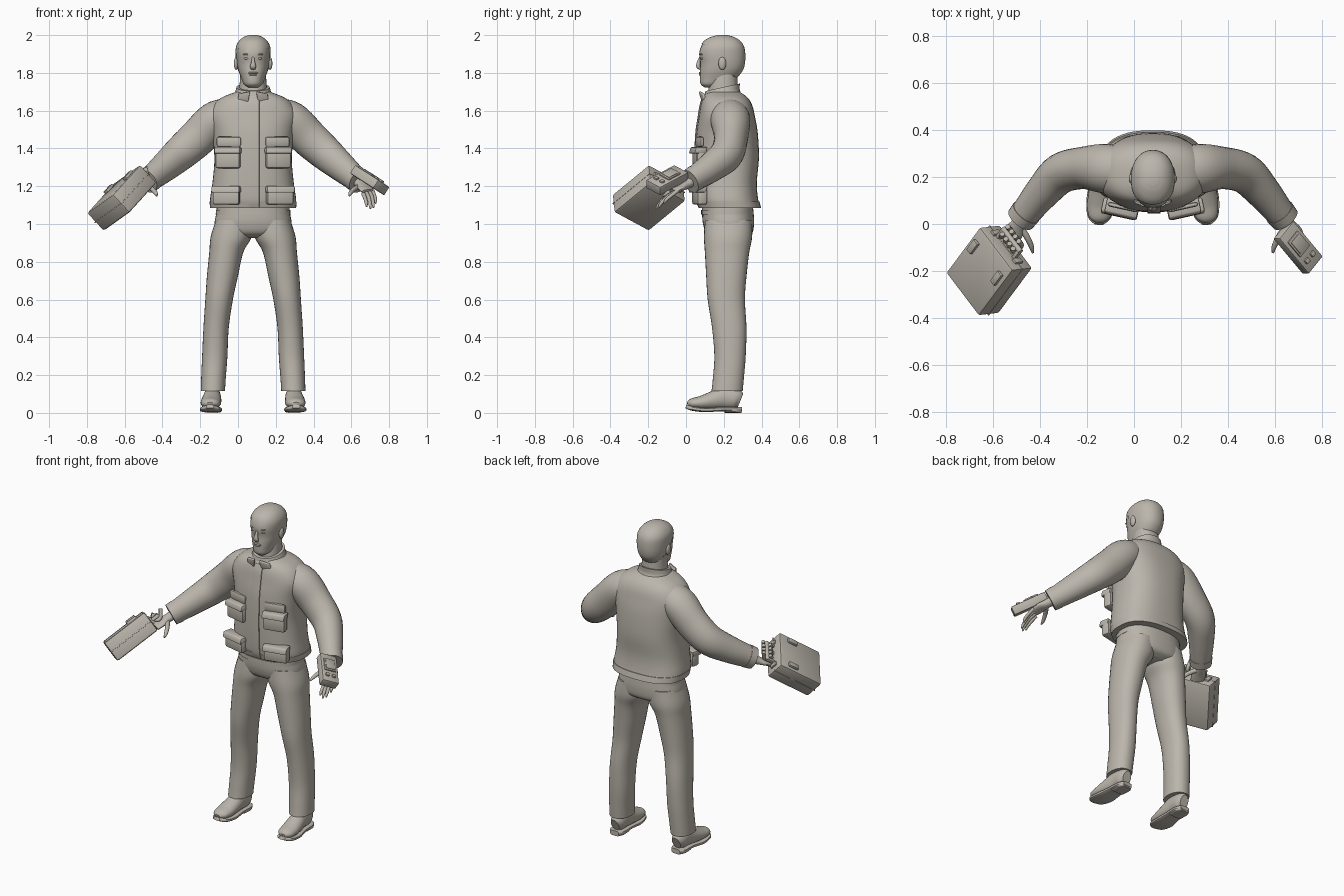
import bpy, bmesh, math
from mathutils import Vector, Matrix

if "Cube" in bpy.data.objects:
    bpy.data.objects.remove(bpy.data.objects["Cube"])

MID = 0.08  # centre line of the body
clay = bpy.data.materials.new("warm_grey")
clay.use_nodes = True
clay.diffuse_color = (0.5, 0.465, 0.41, 1)
clay.node_tree.nodes["Principled BSDF"].inputs["Base Color"].default_value = clay.diffuse_color
made = []


def finish(name, bm):
    bmesh.ops.recalc_face_normals(bm, faces=bm.faces)
    mesh = bpy.data.meshes.new(name)
    bm.to_mesh(mesh)
    bm.free()
    mesh.materials.append(clay)
    ob = bpy.data.objects.new(name, mesh)
    bpy.context.collection.objects.link(ob)
    made.append(ob)
    return ob


def spline(keys, steps=5):
    """Smooth curve through tuples of numbers."""
    keys = [Vector(k) for k in keys]
    out = []
    for i in range(len(keys) - 1):
        p, q = keys[i], keys[i + 1]
        m = (q - keys[i - 1]) / 2 if i else q - p
        n = (keys[i + 2] - p) / 2 if i + 2 < len(keys) else q - p
        for j in range(steps):
            t = j / steps
            out.append(p * (2*t**3 - 3*t*t + 1) + m * (t**3 - 2*t*t + t)
                       + q * (3*t*t - 2*t**3) + n * (t**3 - t*t))
    return out + [keys[-1]]


def oval(c, u, v, e, n):
    pts = []
    for i in range(n):
        a = 2 * math.pi * i / n
        ca, sa = math.cos(a), math.sin(a)
        pts.append(c + u * math.copysign(abs(ca) ** (2 / e), ca)
                   + v * math.copysign(abs(sa) ** (2 / e), sa))
    return pts


def loft(name, rings, flip=False, keep=None):
    bm = bmesh.new()
    rows = []
    for ring in rings:
        rows.append([bm.verts.new((2 * MID - p.x if flip else p.x, p.y, p.z)) for p in ring])
    n = len(rows[0])
    for r, s in zip(rows, rows[1:]):
        for i in range(n):
            bm.faces.new((r[i], r[(i + 1) % n], s[(i + 1) % n], s[i]))
    bm.faces.new(rows[0])
    bm.faces.new(rows[-1])
    if keep:
        bmesh.ops.delete(bm, geom=[v for v in bm.verts if not keep(v.co)], context="VERTS")
    return finish(name, bm)


def stack(name, keys, e=2.2, flip=False, n=32, keep=None, tilt=0):
    """Horizontal sections: z, centre x, front y, back y, half width."""
    rings = []
    for z, cx, yf, yb, hw in spline(keys):
        ring = oval(Vector((cx, (yf + yb) / 2, z)), Vector((hw, 0, 0)),
                    Vector((0, (yb - yf) / 2, 0)), e, n)
        rings.append([p + Vector((0, 0, tilt * (p.y - 0.2))) for p in ring])
    return loft(name, rings, flip, keep)


def tube(name, keys, flip=False, e=2, n=20, up=(0, 0, 1), steps=5):
    """Sections along a path: x, y, z, sideways radius, upward radius."""
    pts = spline(keys, steps)
    rings = []
    for i, p in enumerate(pts):
        t = Vector(pts[min(i + 1, len(pts) - 1)][:3]) - Vector(pts[max(i - 1, 0)][:3])
        u = t.cross(Vector(up)).normalized()
        v = u.cross(t).normalized()
        rings.append(oval(Vector(p[:3]), u * p[3], v * p[4], e, n))
    return loft(name, rings, flip)


def block(name, c, a, b, t, bevel=0.008):
    """Box with a centre and three full edge vectors."""
    a, b, t = Vector(a), Vector(b), Vector(t)
    bm = bmesh.new()
    m = Matrix((a, b, t)).transposed().to_4x4()
    m.translation = Vector(c)
    bmesh.ops.create_cube(bm, size=1, matrix=m)
    bmesh.ops.bevel(bm, geom=bm.edges[:], offset=bevel, segments=2, profile=0.5, affect="EDGES")
    return finish(name, bm)


def ball(name, c, size):
    bm = bmesh.new()
    bmesh.ops.create_uvsphere(bm, u_segments=16, v_segments=10, radius=1,
                              matrix=Matrix.Translation(c) @ Matrix.Diagonal((*size, 1)))
    return finish(name, bm)


# Head, hair and neck
head = [(1.722, MID, .1, .15, .025), (1.74, MID, .078, .2, .048), (1.77, MID, .073, .26, .062),
        (1.81, MID, .074, .295, .077), (1.85, MID, .076, .308, .085), (1.9, MID, .07, .31, .089),
        (1.94, MID, .08, .303, .086), (1.97, MID, .1, .283, .07), (1.99, MID, .135, .25, .046),
        (2.0, MID, .17, .215, .018)]
stack("head", head)
stack("hair", [(z, x, f - .004, b + .004, w + .004) for z, x, f, b, w in head], n=48,
      keep=lambda p: p.y > .13 + .9 * (1.9 - p.z))
stack("neck", [(1.6, MID, .11, .285, .08), (1.7, MID, .118, .275, .074), (1.82, MID, .13, .27, .066)])
tube("nose", [(MID, .077, 1.885, .006, .006), (MID, .068, 1.86, .009, .009),
              (MID, .065, 1.835, .016, .011), (MID, .075, 1.82, .012, .006)], up=(0, -1, 0))
for z, w in ((1.8, .026), (1.79, .022)):
    ball("lip", (MID, .078, z), (w, .01, .006))
for s in (-1, 1):
    ball("eye", (MID + s * .034, .086, 1.877), (.014, .01, .007))
    ball("brow", (MID + s * .034, .083, 1.898), (.02, .01, .005))
    ball("ear", (MID + s * .09, .192, 1.85), (.012, .021, .034))

# Jacket body
jacket = [(1.09, MID, .07, .395, .225), (1.13, MID, .058, .382, .228), (1.22, MID, .052, .375, .215),
          (1.35, MID, .05, .386, .205), (1.48, MID, .055, .38, .218), (1.57, MID, .068, .365, .235),
          (1.63, MID, .078, .35, .21), (1.67, MID, .092, .325, .165), (1.7, MID, .115, .285, .09)]
stack("jacket", jacket, e=2.5, n=48)
stack("hem", [(1.085, MID, .068, .398, .228), (1.12, MID, .058, .389, .231)], e=2.5, n=48)
tube("placket", [(MID + .005, f - .001, z, .028, .005) for z, x, f, b, w in jacket[:-1]],
     up=(0, -1, 0), e=5)
stack("collar", [(1.655, MID, .085, .3, .125), (1.69, MID, .095, .285, .1),
                 (1.725, MID, .103, .285, .088)], n=32, tilt=.22)
for s in (-1, 1):
    block("collar_point", (MID + s * .052, .092, 1.663), (.06, s * .02, -s * .012),
          (0, .012, .004), (-s * .012, -.02, .065), .004)
    # Pockets: chest flap, middle pocket, lower pocket
    for z, h, d, w, x in ((1.435, .055, .02, .13, .128), (1.345, .1, .055, .13, .13),
                          (1.145, .085, .055, .14, .14)):
        turn = Vector((w, s * w * .22, 0))
        out = Vector((s * .22, -1, 0)).normalized()
        block("pocket", Vector((MID + s * x, .072, z)), turn, -out * d, (0, 0, h), .012)
        if d > .03:
            block("pocket_flap", Vector((MID + s * x, .07, z + h * .45)) + out * .006,
                  turn * 1.06, -out * (d + .008), (0, .01, .035), .008)

# Trousers
stack("trouser_seat", [(1.12, MID, .085, .35, .19), (1.06, MID, .085, .358, .195),
                       (1.0, MID, .09, .36, .204), (.95, MID, .11, .35, .19),
                       (.925, MID, .16, .31, .1)], e=2.4, n=40)
stack("belt", [(1.05, MID, .08, .358, .198), (1.075, MID, .08, .356, .197)], e=2.4, n=40)
for flip, side in ((False, "right"), (True, "left")):
    stack(side + "_trouser_leg", [
        (1.02, -.02, .1, .35, .098), (.93, -.037, .095, .35, .108), (.85, -.062, .1, .335, .09),
        (.72, -.083, .107, .32, .082), (.6, -.1, .115, .312, .073), (.45, -.116, .138, .32, .067),
        (.3, -.123, .15, .316, .067), (.18, -.13, .142, .306, .065),
        (.115, -.133, .135, .3, .064)], flip=flip)
    # Shoes
    tube(side + "_shoe", [
        (-.148, .008, .045, .02, .012), (-.147, .03, .05, .045, .026), (-.144, .08, .054, .054, .036),
        (-.14, .14, .066, .052, .048), (-.136, .2, .08, .046, .06), (-.134, .26, .075, .043, .055),
        (-.134, .288, .065, .028, .04)], flip)
    tube(side + "_sole", [
        (-.148, 0, .034, .02, .01), (-.147, .03, .024, .05, .012), (-.143, .1, .016, .059, .012),
        (-.138, .18, .02, .05, .012), (-.135, .26, .02, .048, .012),
        (-.134, .295, .02, .03, .012)], flip, e=3.5)
    tube(side + "_heel", [(-.136, .205, .014, .044, .014), (-.135, .26, .014, .046, .014),
                          (-.134, .293, .014, .03, .014)], flip, e=4)
    # Sleeves and cuffs
    tube(side + "_sleeve", [
        (-.03, .225, 1.59, .09, .08), (-.12, .235, 1.55, .105, .1), (-.215, .238, 1.455, .09, .1),
        (-.31, .215, 1.37, .086, .092), (-.385, .14, 1.305, .075, .08),
        (-.45, .06, 1.25, .064, .068), (-.478, .025, 1.228, .06, .062)], flip, n=28)
    tube(side + "_cuff", [(-.458, .05, 1.244, .066, .069), (-.482, .02, 1.225, .063, .065)],
         flip, n=28)
    # Palm and thumb
    tube(side + "_palm", [(-.465, .04, 1.23, .03, .028), (-.492, 0, 1.208, .03, .024),
                          (-.512, -.035, 1.19, .042, .018), (-.53, -.07, 1.17, .038, .014)], flip)
    tube(side + "_thumb", [(-.485, -.01, 1.2, .014, .014), (-.455, -.055, 1.185, .013, .013),
                           (-.436, -.095, 1.165, .011, .011), (-.43, -.122, 1.15, .005, .005)],
         flip, n=10)

# Open fingers of the left hand
for i in range(4):
    k = i - 1.5
    x, y, z = -.527 - k * .016, -.062 + k * .012, 1.168 + k * .006
    r = 1 if 0 < i < 3 else .8
    tube("left_finger", [(x, y, z, .011, .011), (x - .013 * r, y - .04 * r, z - .025, .01, .01),
                         (x - .02 * r, y - .075 * r, z - .06 * r, .009, .009),
                         (x - .022 * r, y - .09 * r, z - .085 * r, .004, .004)], True, n=10)

# Case with latches and handle
A, B, T = Vector((.14, -.185, .1)), Vector((-.145, -.195, -.16)), Vector((.088, .01, -.095))
C = Vector((-.615, -.197, 1.138))
block("case", C, A, B, T, .012)
block("case_seam", C, A * 1.012, B * 1.01, T * .04, .001)


def at(a, b, t):
    return C + A * a + B * b + T * t


for a in (-.36, .36):
    block("latch", at(a, -.2, -.53), A * .12, B * .22, T * .16, .004)
    block("side_latch", at(a * .9, -.51, 0), A * .1, B * .05, T * .35, .003)
for a in (-.24, .24):
    block("handle_post", at(a, -.57, 0), A * .07, B * .2, T * .16, .004)
tube("handle_grip", [(*at(a, -.66, 0), .012, .012) for a in (-.27, 0, .27)], n=12)

# Fingers of the right hand wrapped round the grip
for a in (-.17, -.06, .05, .16):
    path = [(-.8, -.15), (-.69, .16), (-.6, .14), (-.58, -.06), (-.64, -.16)]
    tube("right_finger", [(*at(a, b, t), .011, .011) for b, t in path], n=10, up=A)

# Hand-held device with screen and buttons
L, W = Vector((.125, -.15, -.08)), Vector((-.06, -.075, .04))
N = W.cross(L).normalized()
D = Vector((.697, -.1, 1.232))
block("device", D, L, W, N * .052, .006)
block("screen_frame", D + N * .027 - L * .1, L * .42, W * .68, N * .012, .003)
block("screen", D + N * .033 - L * .1, L * .32, W * .52, N * .006, .001)
for w in (-.2, .2):
    block("button", D + N * .028 + L * .28 + W * w, L * .1, W * .22, N * .016, .004)

# Smooth shading with sharp edges kept
bpy.ops.object.select_all(action="DESELECT")
for ob in made:
    ob.select_set(True)
bpy.context.view_layer.objects.active = made[0]
bpy.ops.object.shade_smooth_by_angle(angle=math.radians(40))
